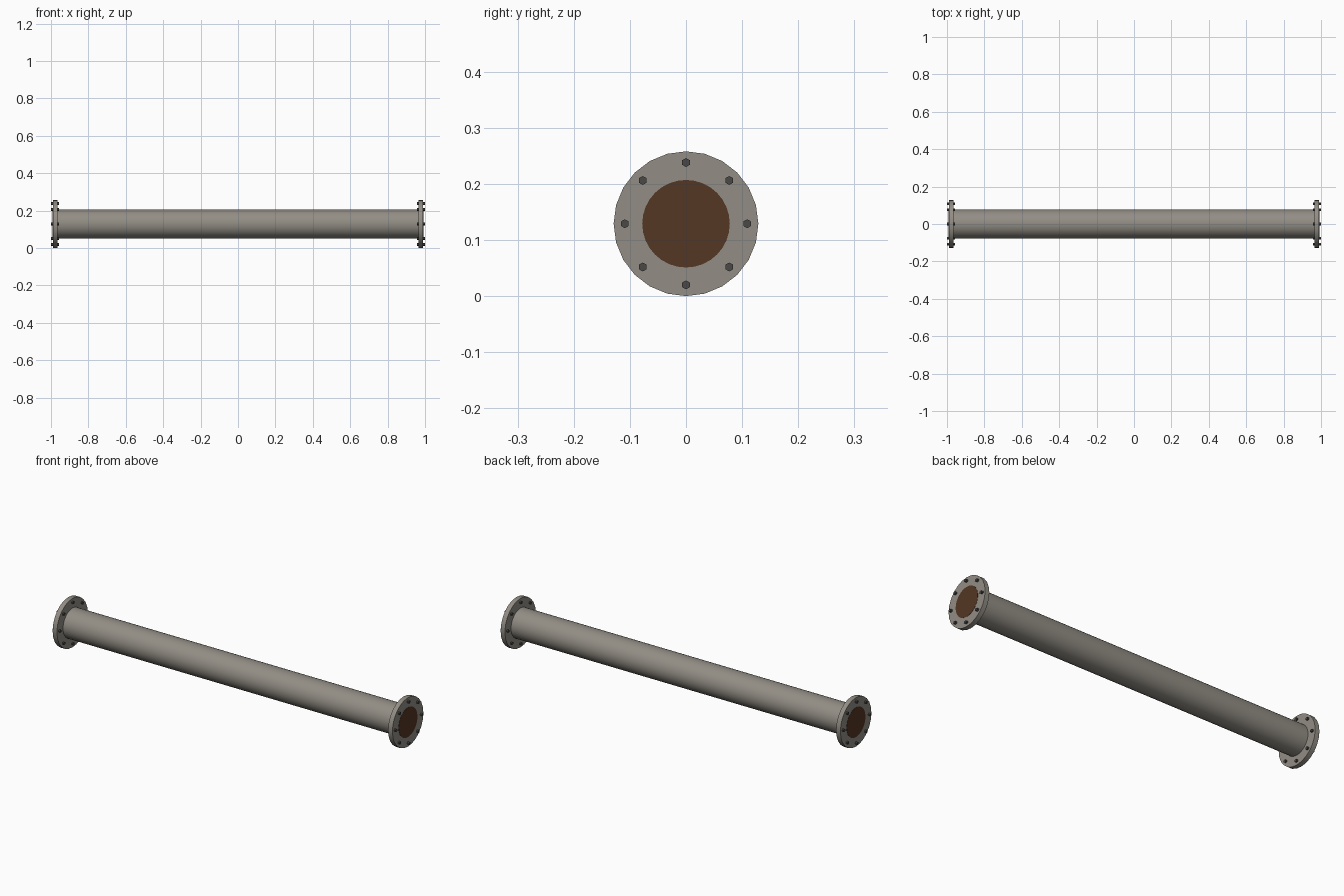
import bpy, math
from mathutils import Matrix

if "Cube" in bpy.data.objects:
    bpy.data.objects.remove(bpy.data.objects["Cube"])

CZ = 0.129  # axis height


def material(name, rgb):
    m = bpy.data.materials.new(name)
    m.diffuse_color = (*rgb, 1)
    m.use_nodes = True
    m.node_tree.nodes["Principled BSDF"].inputs["Base Color"].default_value = m.diffuse_color
    return m


STEEL = material("grey_steel", (0.29, 0.27, 0.235))
BOLT = material("dark_bolt", (0.07, 0.066, 0.062))
RUST = material("rust_brown", (0.09, 0.038, 0.017))


def rod(name, x0, x1, radius, sides, mat, y=0, z=CZ, spin=0, smooth=True):
    """Cylinder lying along x from x0 to x1."""
    bpy.ops.mesh.primitive_cylinder_add(vertices=sides, radius=radius, depth=x1 - x0)
    ob = bpy.context.object
    ob.name = name
    turn = Matrix.Rotation(spin, 4, 'X') @ Matrix.Rotation(math.pi / 2, 4, 'Y')
    ob.data.transform(turn)
    ob.location = ((x0 + x1) / 2, y, z)
    ob.data.materials.append(mat)
    if smooth:
        bpy.ops.object.shade_smooth_by_angle(angle=math.radians(35))
    return ob


# main pipe
rod("pipe", -0.985, 0.985, 0.078, 32, STEEL)

for side, label in ((-1, "left"), (1, "right")):
    def span(a, b):
        return sorted((side * a, side * b))

    # flange plate and the rusty bore face
    rod(label + "_flange", *span(0.965, 0.99), 0.129, 24, STEEL)
    rod(label + "_bore", *span(0.98, 0.991), 0.078, 32, RUST)

    # ring of eight hex bolts passing through the flange
    for i in range(8):
        a = i * math.pi / 4
        rod(f"{label}_bolt_{i + 1}", *span(0.957, 1.0), 0.008, 6, BOLT,
            y=0.109 * math.cos(a), z=CZ + 0.109 * math.sin(a),
            spin=math.pi / 2, smooth=False)
